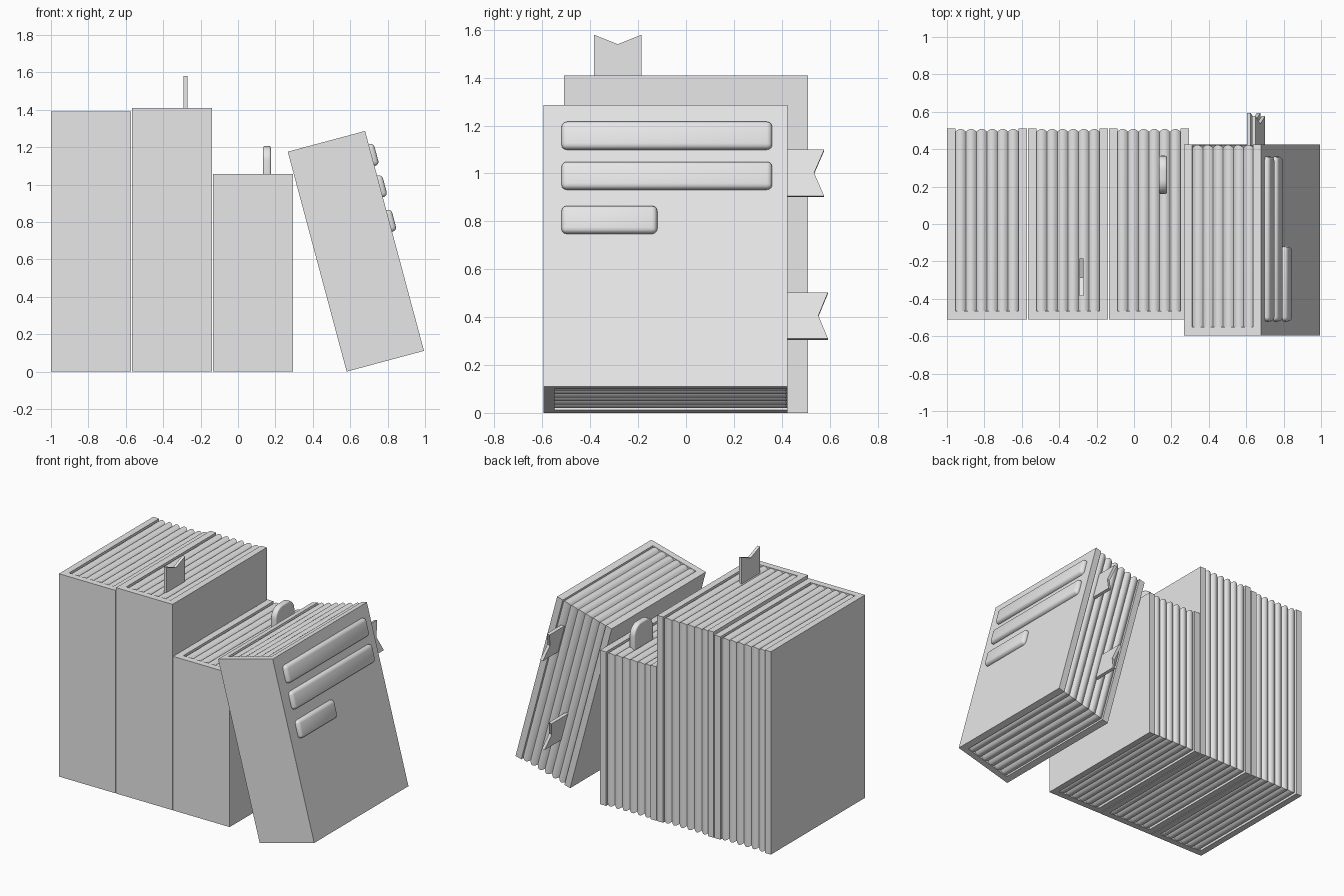
import bpy, bmesh, math
from mathutils import Matrix, Vector

cube = bpy.data.objects.get("Cube")
if cube:
    bpy.data.objects.remove(cube, do_unlink=True)

grey = bpy.data.materials.new("plain grey")
grey.use_nodes = True
grey.diffuse_color = (0.8, 0.8, 0.8, 1)
grey.node_tree.nodes["Principled BSDF"].inputs["Base Color"].default_value = (0.8, 0.8, 0.8, 1)

BOARD = 0.045   # cover thickness
WIDTH = 0.428   # book thickness
DEPTH = 1.02    # spine to fore edge


def finish(name, bm, place, bevel=0.0, angle=35):
    """Turn a bmesh into a placed object, rounding its edges if asked."""
    bmesh.ops.recalc_face_normals(bm, faces=bm.faces)
    if bevel:
        bmesh.ops.bevel(bm, geom=[e for e in bm.edges if e.calc_face_angle(0) > 0.7],
                        offset=bevel, segments=3, profile=0.5, affect='EDGES')
    bm.transform(place)
    mesh = bpy.data.meshes.new(name)
    bm.to_mesh(mesh)
    bm.free()
    mesh.materials.append(grey)
    ob = bpy.data.objects.new(name, mesh)
    bpy.context.collection.objects.link(ob)
    bpy.ops.object.select_all(action='DESELECT')
    ob.select_set(True)
    bpy.context.view_layer.objects.active = ob
    bpy.ops.object.shade_smooth_by_angle(angle=math.radians(angle))
    return ob


def prism(name, points, along, place, bevel=0.0):
    """Extrude a flat outline by the vector along."""
    bm = bmesh.new()
    face = bm.faces.new([bm.verts.new(p) for p in points])
    new = bmesh.ops.extrude_face_region(bm, geom=[face])
    verts = [g for g in new["geom"] if isinstance(g, bmesh.types.BMVert)]
    bmesh.ops.translate(bm, verts=verts, vec=along)
    return finish(name, bm, place, bevel)


def pages(name, height, place, strips=6, steps=8, bulge=0.015):
    """Thick leaves side by side, each with rounded outer edges."""
    bm = bmesh.new()
    thick = (WIDTH - 2 * BOARD) / strips
    for s in range(strips):
        rings = []
        for i in range(steps + 1):
            t = i / steps
            dip = 0.002 + bulge * (2 * t - 1) ** 2
            x = BOARD + (s + t) * thick
            y0, y1, z0, z1 = BOARD - 0.005, DEPTH - dip, dip, height - dip
            rings.append([bm.verts.new((x, y, z)) for y, z in
                          ((y0, z0), (y1, z0), (y1, z1), (y0, z1))])
        for a, b in zip(rings, rings[1:]):
            for k in range(4):
                n = (k + 1) % 4
                bm.faces.new((a[k], a[n], b[n], b[k]))
        bm.faces.new(rings[0])
        bm.faces.new(rings[-1])
    finish(name, bm, place)


def book(name, height, x, y, lean=0):
    """Cover folded round a block of pages; returns the book's placement."""
    place = Matrix.Translation((x, y, 0)) @ Matrix.Rotation(math.radians(-lean), 4, 'Y')
    b, w, d = BOARD, WIDTH, DEPTH
    outline = [(0, 0), (w, 0), (w, d), (w - b, d), (w - b, b), (b, b), (b, d), (0, d)]
    prism(name + "_cover", [(px, py, 0) for px, py in outline], (0, 0, height), place)
    pages(name + "_pages", height, place)
    return place


def ribbon(name, x, base, out, side, length, notch, place, thick=0.02):
    """Swallow-tailed marker 0.2 wide, starting inside the pages."""
    base, out, side = Vector(base), Vector(out), Vector(side)
    half = side * 0.1
    outline = [base - out * 0.1 - half, base + out * length - half,
               base + out * (length - notch), base + out * length + half,
               base - out * 0.1 + half]
    start = Vector((x - thick / 2, 0, 0))
    prism(name, [p + start for p in outline], (thick, 0, 0), place)


# Upright books
book("left_book", 1.39, -1.0, -0.51)
middle = book("middle_book", 1.41, -0.567, -0.51)
short = book("short_book", 1.055, -0.134, -0.51)

# Leaning book
leaning = book("leaning_book", 1.217, 0.581, -0.595, 15)

# Markers on the middle and leaning books
up, back = (0, 0, 1), (0, 1, 0)
ribbon("top_ribbon", 0.286, (0, 0.225, 1.41), up, back, 0.17, 0.04, middle)
ribbon("upper_back_ribbon", 0.341, (0, DEPTH, 0.944), back, up, 0.152, 0.042, leaning)
ribbon("lower_back_ribbon", 0.162, (0, DEPTH, 0.375), back, up, 0.168, 0.04, leaning)

# Round-topped tab on the short book
r = 0.075
tab = [(0.67, 0.95), (0.875, 0.95)]
for cy, first in ((0.875 - r, 0), (0.67 + r, 90)):
    for i in range(9):
        a = math.radians(first + i * 90 / 8)
        tab.append((cy + r * math.cos(a), 1.205 - r + r * math.sin(a)))
prism("round_tab", [(0.268, y, z) for y, z in tab], (0.042, 0, 0), short, 0.01)

# Raised bars on the side of the leaning book
for name, top, length in (("upper_bar", 1.143, 0.88), ("middle_bar", 0.97, 0.88),
                          ("short_bar", 0.779, 0.40)):
    x, y0, y1, z0 = WIDTH - 0.025, 0.075, 0.075 + length, top - 0.12
    prism(name, [(x, y0, z0), (x, y1, z0), (x, y1, top), (x, y0, top)],
          (0.052, 0, 0), leaning, 0.022)
